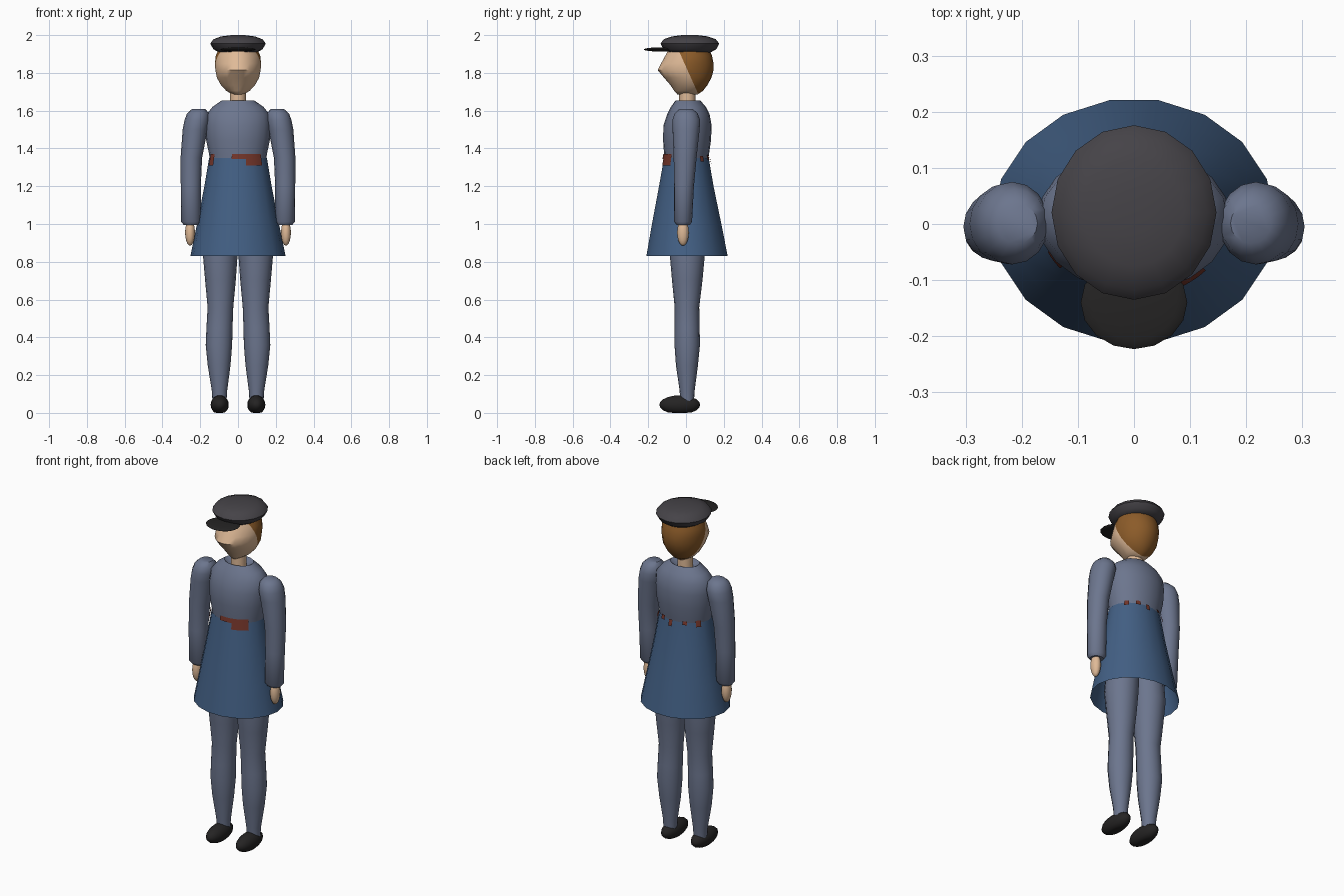
import bpy, bmesh, math
from mathutils import Vector

if "Cube" in bpy.data.objects:
    bpy.data.objects.remove(bpy.data.objects["Cube"], do_unlink=True)


def material(name, red, green, blue):
    mat = bpy.data.materials.new(name)
    mat.use_nodes = True
    mat.diffuse_color = (red, green, blue, 1)
    mat.node_tree.nodes["Principled BSDF"].inputs["Base Color"].default_value = mat.diffuse_color
    return mat


JACKET = material("jacket blue grey", .15, .18, .27)
SKIRT = material("skirt blue", .055, .115, .23)
SKIN = material("skin", .74, .49, .31)
HAIR = material("hair brown", .26, .105, .022)
CAP = material("cap charcoal", .06, .056, .064)
BLACK = material("black leather", .018, .017, .017)
BELT = material("belt red brown", .17, .035, .022)


def finish(name, bm, mats, angle=50):
    mesh = bpy.data.meshes.new(name)
    bm.to_mesh(mesh)
    bm.free()
    obj = bpy.data.objects.new(name, mesh)
    bpy.context.collection.objects.link(obj)
    for mat in mats:
        mesh.materials.append(mat)
    bpy.ops.object.select_all(action="DESELECT")
    obj.select_set(True)
    bpy.context.view_layer.objects.active = obj
    bpy.ops.object.shade_smooth_by_angle(angle=math.radians(angle))
    return obj


def loft(rings, sides=16, caps=True, point=1.0):
    """Stack ellipses given as (z, centre x, half width, front y, back y)."""
    bm = bmesh.new()
    loops = []
    for z, cx, rx, front, back in rings:
        mid, depth = (front + back) / 2, (back - front) / 2
        loop = []
        for i in range(sides):
            a = math.tau * i / sides
            s = math.sin(a)
            if s < 0:
                s = -abs(s) ** point
            loop.append(bm.verts.new((cx + rx * math.cos(a), mid + depth * s, z)))
        loops.append(loop)
    for low, high in zip(loops, loops[1:]):
        for i in range(sides):
            j = (i + 1) % sides
            bm.faces.new((low[i], low[j], high[j], high[i]))
    if caps:
        bm.faces.new(loops[0][::-1])
        bm.faces.new(loops[-1])
    return bm


def ellipsoid(name, centre, size, mat, floor=None):
    bm = bmesh.new()
    bmesh.ops.create_uvsphere(bm, u_segments=16, v_segments=10, radius=1)
    for v in bm.verts:
        v.co = Vector(c + s * p for c, s, p in zip(centre, size, v.co))
        if floor is not None:
            v.co.z = max(v.co.z, floor)
    return finish(name, bm, [mat])


# Jacket body, with a sunken collar opening
finish("jacket", loft([
    (1.3, 0, .145, -.11, .11), (1.37, 0, .153, -.116, .122),
    (1.44, 0, .168, -.121, .132), (1.52, 0, .172, -.12, .136),
    (1.58, 0, .167, -.1, .125), (1.62, 0, .135, -.08, .105),
    (1.655, 0, .085, -.055, .075), (1.63, 0, .045, -.04, .05)], 20), [JACKET])

# Skirt, open at the hem
finish("skirt", loft([
    (.83, 0, .252, -.213, .224), (1, 0, .217, -.183, .19),
    (1.2, 0, .178, -.145, .148), (1.35, 0, .153, -.118, .122)], 18, False), [SKIRT])

# Limbs, built for both sides
for side, label in ((1, "left"), (-1, "right")):
    def limb(part, rings, mat):
        placed = [(z, side * x, r, f, b) for z, x, r, f, b in rings]
        finish(label + "_" + part, loft(placed), [mat])

    limb("leg", [
        (.06, .098, .037, -.03, .042), (.12, .098, .041, -.034, .046),
        (.25, .1, .06, -.053, .063), (.36, .101, .07, -.061, .074),
        (.45, .098, .069, -.06, .072), (.56, .093, .068, -.06, .07),
        (.7, .093, .081, -.074, .087), (.84, .094, .092, -.086, .1),
        (1.05, .08, .085, -.085, .1)], JACKET)
    limb("arm", [
        (.995, .247, .04, -.05, .02), (1.012, .248, .053, -.063, .032),
        (1.2, .25, .053, -.064, .042), (1.35, .247, .057, -.065, .056),
        (1.5, .227, .066, -.071, .072), (1.55, .217, .066, -.072, .075),
        (1.585, .212, .058, -.06, .062), (1.608, .208, .036, -.035, .037)], JACKET)
    ellipsoid(label + "_hand", (side * .254, -.016, .955), (.026, .031, .07), SKIN)
    ellipsoid(label + "_shoe", (side * .097, -.033, .043), (.048, .108, .05), BLACK, 0)

# Belt glimpses: curved plates at the waist (start angle, end angle, bottom, top)
bm = bmesh.new()
for start, end, low, high in (
        (258, 285, 1.345, 1.37), (285, 320, 1.31, 1.37), (203, 218, 1.31, 1.37),
        (140, 152, 1.33, 1.365), (112, 122, 1.34, 1.36), (82, 90, 1.32, 1.355),
        (60, 70, 1.34, 1.365), (35, 45, 1.33, 1.36)):
    columns = []
    for k in range(7):
        a = math.radians(start + (end - start) * k / 6)
        columns.append([bm.verts.new((
            (.157 + grow) * math.cos(a), .003 + (.123 + grow) * math.sin(a), z))
            for z, grow in ((low, (1.37 - low) * .17), (high, 0))])
    for left, right in zip(columns, columns[1:]):
        bm.faces.new((left[0], right[0], right[1], left[1]))
finish("belt", bm, [BELT])

# Neck
finish("neck", loft([(1.6, 0, .043, -.036, .05), (1.74, 0, .043, -.036, .05)]), [SKIN])

# Head: pointed towards the nose, hair behind a slanted cut
bm = loft([
    (1.685, 0, .03, -.045, .06), (1.705, 0, .062, -.062, .09),
    (1.735, 0, .09, -.082, .113), (1.775, 0, .112, -.117, .135),
    (1.815, 0, .12, -.15, .146), (1.85, 0, .122, -.132, .146),
    (1.89, 0, .118, -.11, .138), (1.93, 0, .1, -.088, .12)], 24, True, 1.3)
hairline, slant = Vector((0, -.035, 1.91)), Vector((0, 1, .45))
bmesh.ops.bisect_plane(bm, geom=bm.verts[:] + bm.edges[:] + bm.faces[:],
                       plane_co=hairline, plane_no=slant)
for face in bm.faces:
    face.material_index = int((face.calc_center_median() - hairline).dot(slant) > 0)
finish("head", bm, [SKIN, HAIR])

# Cap and brim
finish("cap", loft([
    (1.908, 0, .1, -.09, .13), (1.925, 0, .13, -.12, .16),
    (1.955, 0, .147, -.135, .176), (1.978, 0, .13, -.118, .158),
    (1.993, 0, .09, -.075, .115), (2, 0, .035, -.02, .06)]), [CAP])
ellipsoid("cap_brim", (0, -.14, 1.924), (.095, .083, .011), BLACK)
